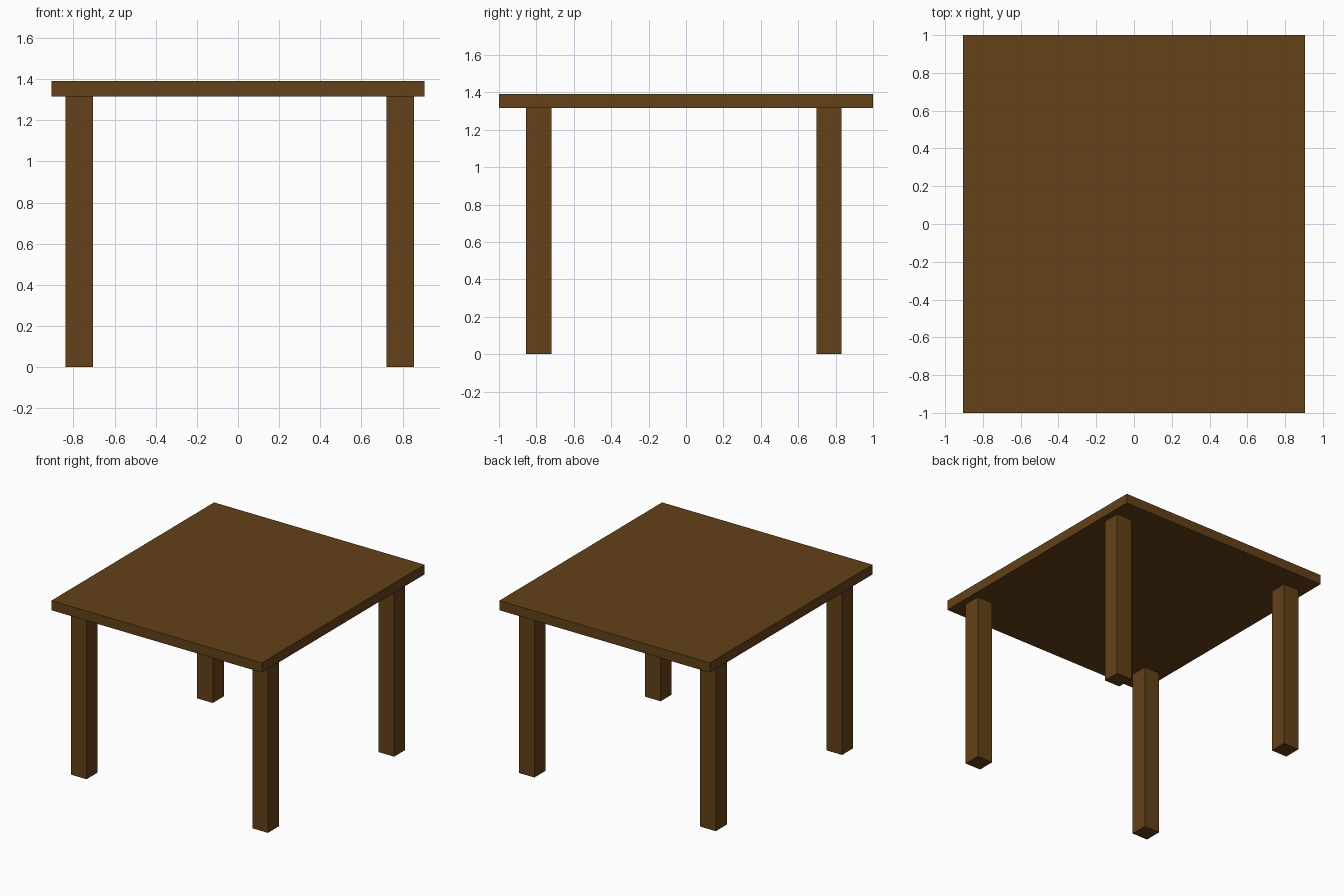
import bpy

if "Cube" in bpy.data.objects:
    bpy.data.objects.remove(bpy.data.objects["Cube"])

wood = bpy.data.materials.new("dark_wood")
wood.diffuse_color = (0.125, 0.052, 0.009, 1)
wood.use_nodes = True
wood.node_tree.nodes["Principled BSDF"].inputs["Base Color"].default_value = wood.diffuse_color


def box(name, x, y, z):
    """Box spanning the (min, max) range on each axis."""
    bpy.ops.mesh.primitive_cube_add(size=1, location=[(a + b) / 2 for a, b in (x, y, z)])
    ob = bpy.context.object
    ob.name = name
    ob.scale = [b - a for a, b in (x, y, z)]
    bpy.ops.object.transform_apply(location=False, rotation=False, scale=True)
    ob.data.materials.append(wood)
    return ob


# Table top
box("table_top", (-0.906, 0.906), (-1, 1), (1.316, 1.391))

# Four legs, slightly off-centre under the top
for side, x in (("left", (-0.839, -0.705)), ("right", (0.722, 0.856))):
    for end, y in (("front", (-0.855, -0.72)), ("back", (0.697, 0.832))):
        box(f"{end}_{side}_leg", x, y, (0, 1.316))
